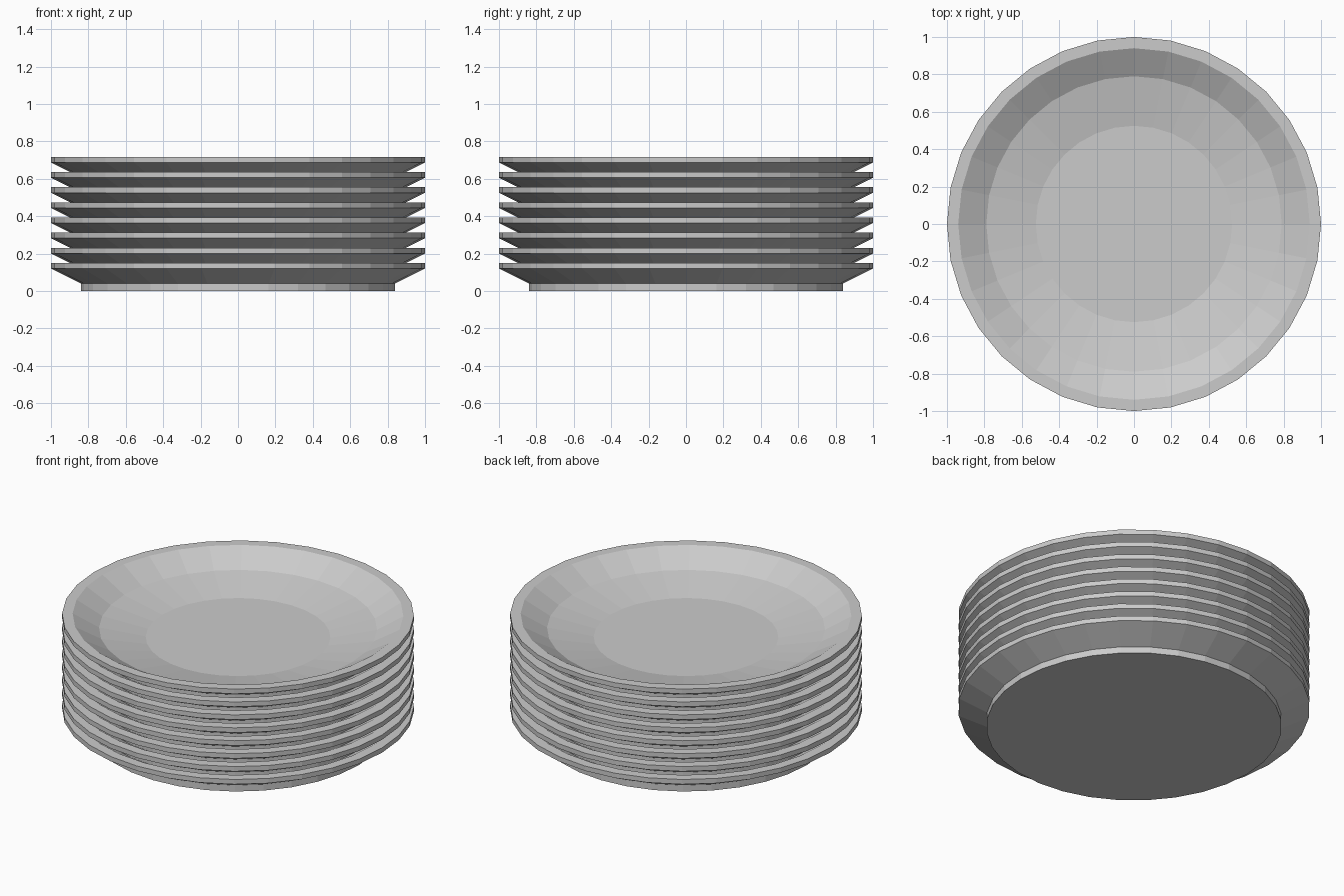
import bpy, bmesh
from math import cos, sin, tau

cube = bpy.data.objects.get("Cube")
if cube:
    bpy.data.objects.remove(cube)

SIDES, PLATES, STEP = 32, 8, 0.081

# Plain grey ceramic
ceramic = bpy.data.materials.new("grey_ceramic")
ceramic.use_nodes = True
grey = (0.6, 0.6, 0.6, 1)
ceramic.diffuse_color = grey
ceramic.node_tree.nodes["Principled BSDF"].inputs["Base Color"].default_value = grey

# Plate section (radius, height): foot, flared wall, rim, sloping well, flat centre
profile = [(0.84, 0), (0.84, 0.04), (1, 0.12), (1, 0.15),
           (0.94, 0.15), (0.79, 0.063), (0.525, 0.01)]


def plate_mesh():
    bm = bmesh.new()
    rings = [[bm.verts.new((r * cos(tau * i / SIDES), r * sin(tau * i / SIDES), z))
              for i in range(SIDES)] for r, z in profile]
    for low, high in zip(rings, rings[1:]):
        for i in range(SIDES):
            j = (i + 1) % SIDES
            bm.faces.new((low[i], low[j], high[j], high[i]))
    bm.faces.new(rings[0][::-1])   # underside
    bm.faces.new(rings[-1])        # centre of the well
    bm.normal_update()
    mesh = bpy.data.meshes.new("plate")
    bm.to_mesh(mesh)
    bm.free()
    mesh.materials.append(ceramic)
    return mesh


# Stack of identical nested plates
mesh = plate_mesh()
for n in range(PLATES):
    plate = bpy.data.objects.new(f"plate_{n + 1}", mesh)
    plate.location.z = n * STEP
    bpy.context.collection.objects.link(plate)
